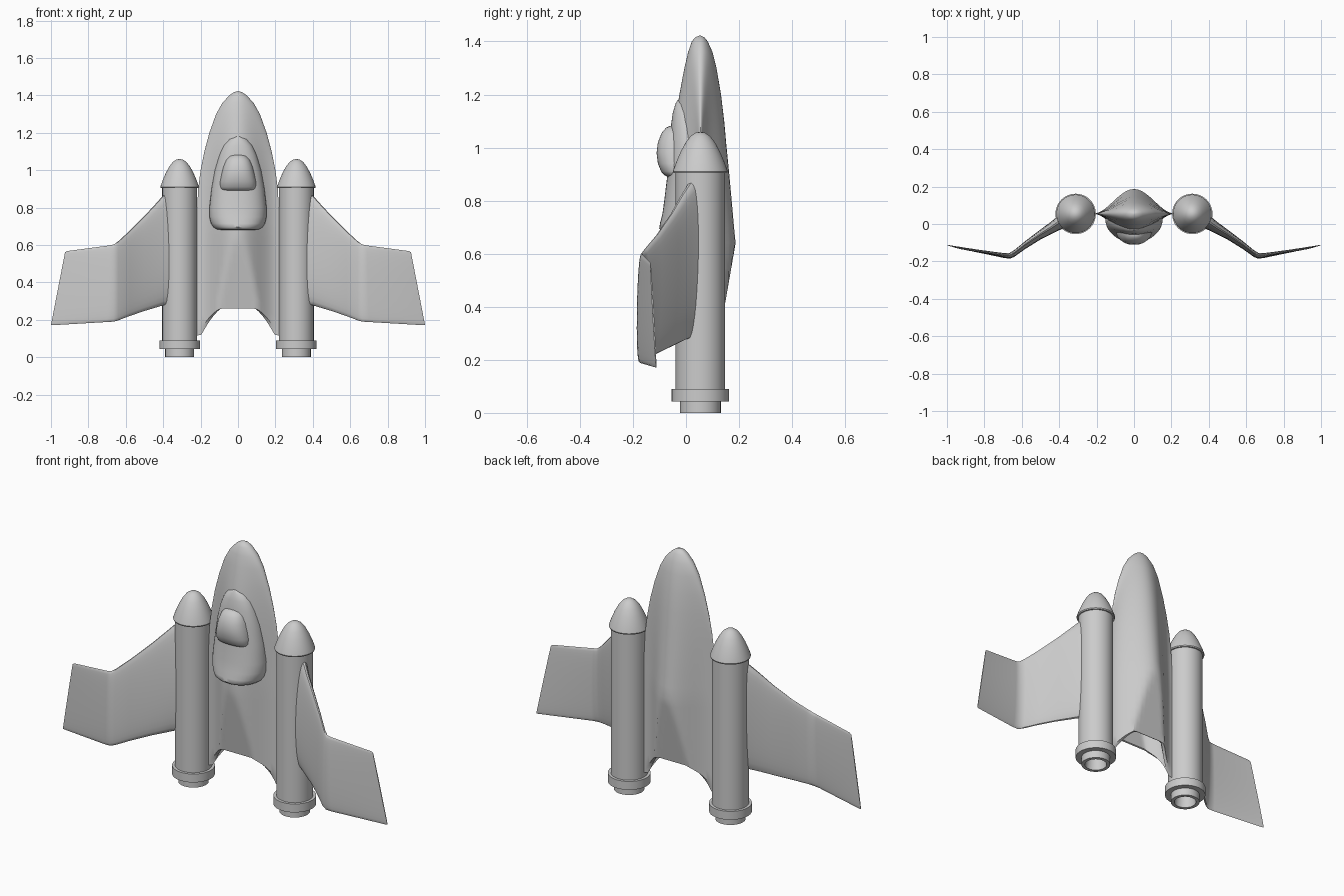
import bpy, bmesh, math
from math import sin, cos, pi


def loft(name, rings, cap_start=True, cap_end=True, angle=35):
    """Skin a list of equal-length closed point rings."""
    bm = bmesh.new()
    vs = [[bm.verts.new(p) for p in r] for r in rings]
    n = len(rings[0])
    for a, b in zip(vs, vs[1:]):
        for i in range(n):
            j = (i + 1) % n
            bm.faces.new((a[i], a[j], b[j], b[i]))
    if cap_start:
        bm.faces.new(vs[0])
    if cap_end:
        bm.faces.new(vs[-1])
    bmesh.ops.remove_doubles(bm, verts=bm.verts, dist=1e-5)
    bmesh.ops.recalc_face_normals(bm, faces=bm.faces)
    me = bpy.data.meshes.new(name)
    bm.to_mesh(me)
    bm.free()
    ob = bpy.data.objects.new(name, me)
    bpy.context.collection.objects.link(ob)
    bpy.ops.object.select_all(action='DESELECT')
    ob.select_set(True)
    bpy.context.view_layer.objects.active = ob
    bpy.ops.object.shade_smooth_by_angle(angle=math.radians(angle))
    return ob


def lathe(name, profile, cx, cy, n=48):
    rings = [[(cx + r * cos(2 * pi * i / n), cy + r * sin(2 * pi * i / n), z)
              for i in range(n)] for r, z in profile]
    return loft(name, rings, cap_start=False, cap_end=False)


def lerp(a, b, t):
    return a + (b - a) * t


# Fuselage: bell-shaped cross-section, rounder towards the nose
CY, N = 0.055, 64


def section(w, yf, yb, cap=1.0, rnd=0.0, zf=None, k=1.0):
    ring = []
    for i in range(N):
        a = 2 * pi * i / N
        u = cos(a)
        bell = min((cos(pi * u) + 1) / 2, cap)
        s = lerp(bell, abs(sin(a)), rnd) * k
        y = CY + (yb - CY) * s if sin(a) > 0 else CY + (yf - CY) * s
        ring.append((w * u * k, y, zf(w * u)))
    return ring


def arch(x):
    # lower edge: flat in the middle, sweeping down beside the engines
    t = min(max((abs(x) - 0.09) / 0.135, 0), 1)
    return 0.26 - 0.15 * t ** 1.5


body = [  # z, half width, front y, back y, roundness
    (1.422, 0.003, 0.050, 0.056, 1), (1.415, 0.025, 0.034, 0.070, 1),
    (1.40, 0.046, 0.022, 0.082, 1), (1.36, 0.083, 0.008, 0.100, 0.9),
    (1.30, 0.117, -0.006, 0.115, 0.75), (1.20, 0.153, -0.025, 0.132, 0.5),
    (1.10, 0.180, -0.040, 0.144, 0.3), (1.00, 0.200, -0.050, 0.153, 0.15),
    (0.90, 0.213, -0.058, 0.163, 0.05), (0.78, 0.219, -0.064, 0.174, 0),
    (0.70, 0.221, -0.068, 0.181, 0), (0.64, 0.222, -0.070, 0.187, 0)]
rings = [section(w, yf, yb, 1, r, lambda x, z=z: z) for z, w, yf, yb, r in body]
for i in range(1, 9):
    t = i / 8
    rings.append(section(0.222, -0.07, 0.187, 1 - 0.5 * t, 0,
                         lambda x: lerp(0.64, arch(x), t)))
# hollow tail recess
for t, k in ((0.99, 0.88), (0.7, 0.72), (0.4, 0.5), (0.25, 0.2)):
    rings.append(section(0.222, -0.07, 0.187, 1 - 0.5 * t, 0,
                         lambda x: lerp(0.64, arch(x), t), k))
loft("fuselage", rings)


# Canopy fairing and glass bubble: elliptical bulges on the front
def bulge(name, stations, power):
    rings = []
    for z, w, yf, yc in stations:
        ring = []
        for i in range(40):
            a = 2 * pi * i / 40
            c, s = cos(a), sin(a)
            y = yc + (yf - yc) * abs(s) ** power if s < 0 else yc + 0.02 * s
            ring.append((w * math.copysign(abs(c) ** power, c), y, z))
        rings.append(ring)
    return loft(name, rings, angle=50)


bulge("canopy_fairing", [
    (1.18, 0.015, -0.031, 0.0), (1.165, 0.05, -0.040, 0.0),
    (1.13, 0.078, -0.050, 0.005), (1.08, 0.100, -0.057, 0.01),
    (1.00, 0.124, -0.063, 0.02), (0.90, 0.142, -0.070, 0.03),
    (0.80, 0.153, -0.082, 0.03), (0.75, 0.153, -0.089, 0.03),
    (0.715, 0.145, -0.098, 0.03), (0.695, 0.132, -0.101, 0.03),
    (0.683, 0.115, -0.090, 0.03), (0.68, 0.095, -0.070, 0.03)], 0.9)
bulge("canopy_bubble", [
    (1.081, 0.025, -0.062, -0.03), (1.075, 0.046, -0.075, -0.03),
    (1.055, 0.064, -0.092, -0.03), (1.02, 0.078, -0.106, -0.03),
    (0.98, 0.088, -0.111, -0.03), (0.94, 0.096, -0.106, -0.03),
    (0.91, 0.097, -0.094, -0.03), (0.897, 0.091, -0.083, -0.03),
    (0.89, 0.078, -0.070, -0.03)], 0.85)

# Wing stations: leading point, trailing point, thickness
wing = [
    ((0.36, 0.045, 0.89), (0.36, 0.025, 0.285), 0.10),
    ((0.40, 0.018, 0.865), (0.40, 0.000, 0.277), 0.082),
    ((0.44, -0.012, 0.82), (0.44, -0.026, 0.265), 0.066),
    ((0.50, -0.050, 0.755), (0.50, -0.062, 0.247), 0.052),
    ((0.58, -0.105, 0.675), (0.58, -0.118, 0.22), 0.040),
    ((0.64, -0.152, 0.62), (0.64, -0.163, 0.197), 0.034),
    ((0.665, -0.166, 0.602), (0.665, -0.174, 0.19), 0.030),
    ((0.69, -0.165, 0.597), (0.70, -0.172, 0.188), 0.024),
    ((0.915, -0.135, 0.567), (0.99, -0.114, 0.171), 0.007),
    ((0.925, -0.133, 0.56), (1.00, -0.112, 0.172), 0.005)]

engine = [  # outer shell from the nose down to the nozzle
    (0, 1.06), (0.018, 1.056), (0.036, 1.044), (0.055, 1.02), (0.074, 0.985),
    (0.089, 0.95), (0.100, 0.92), (0.103, 0.91), (0.101, 0.904), (0.093, 0.904),
    (0.093, 0.09), (0.108, 0.09), (0.108, 0.043), (0.077, 0.043),
    (0.077, 0), (0.058, 0), (0.052, 0.08), (0, 0.08)]

for side, label in ((-1, "left"), (1, "right")):
    lathe(label + "_engine", engine, side * 0.312, 0.054)
    rings = []
    for lead, trail, th in wing:
        ring = []
        for i in range(32):
            a = 2 * pi * i / 32
            s = (1 - cos(a)) / 2
            p = [lerp(l, t, s) for l, t in zip(lead, trail)]
            off = math.copysign(abs(sin(a)) ** 0.75, sin(a)) * th / 2
            ring.append((side * p[0], p[1] + off, p[2]))
        rings.append(ring)
    loft(label + "_wing", rings)
